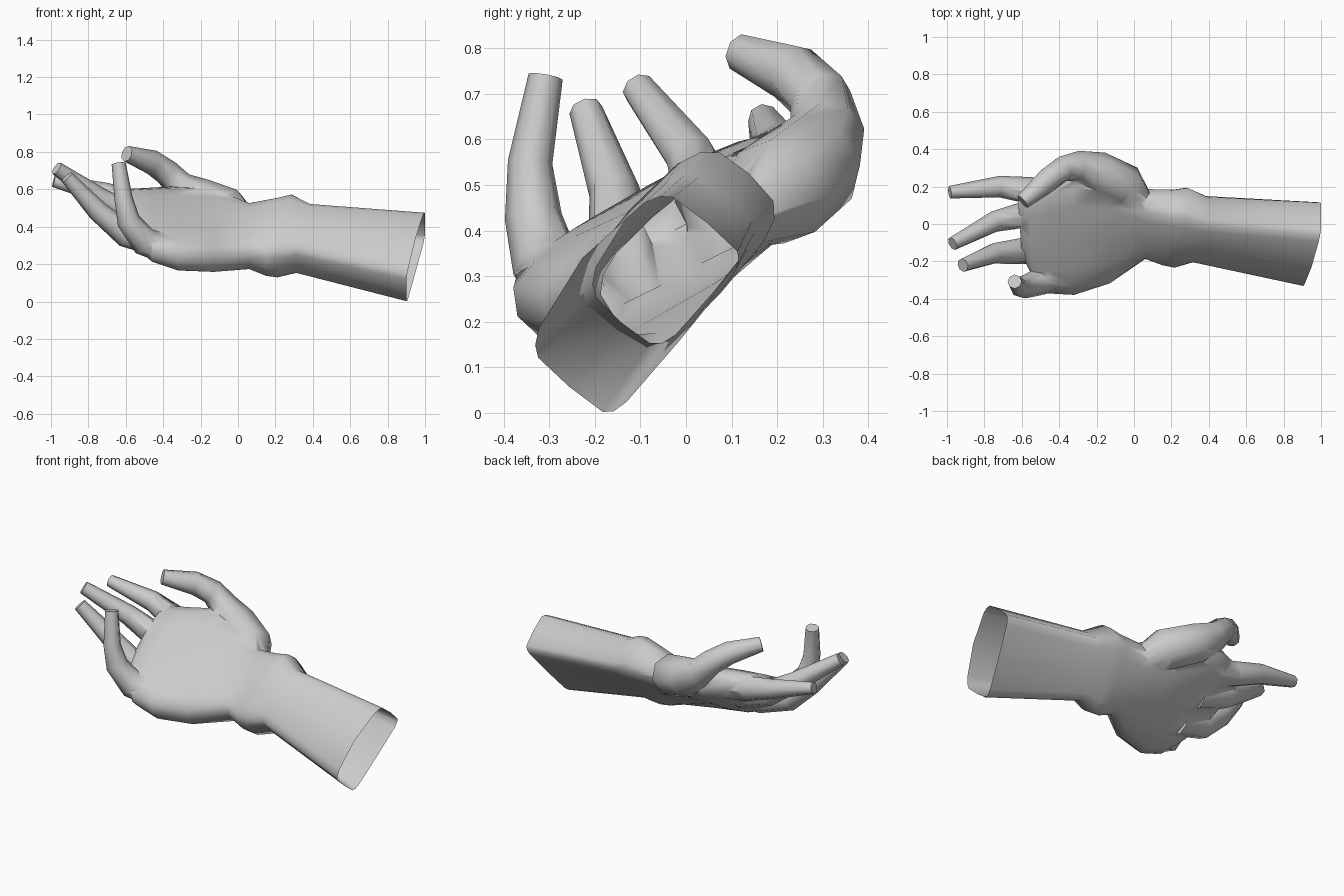
import bpy, bmesh, math
from mathutils import Vector

if "Cube" in bpy.data.objects:
    bpy.data.objects.remove(bpy.data.objects["Cube"])


def loft(name, rings):
    """Skin a list of equal-sized point rings into one closed object."""
    bm = bmesh.new()
    loops = [[bm.verts.new(p) for p in ring] for ring in rings]
    n = len(loops[0])
    for a, b in zip(loops, loops[1:]):
        for i in range(n):
            j = (i + 1) % n
            bm.faces.new((a[i], a[j], b[j], b[i]))
    bm.faces.new(loops[0])
    bm.faces.new(loops[-1])
    bmesh.ops.recalc_face_normals(bm, faces=bm.faces)
    me = bpy.data.meshes.new(name)
    bm.to_mesh(me)
    bm.free()
    ob = bpy.data.objects.new(name, me)
    bpy.context.collection.objects.link(ob)
    return ob


def section(x, y, z, w, t, tilt, power, skew, bulge, n=16):
    """Tilted rounded-box section; skew leans it along x, bulge domes the palm side."""
    a = math.radians(tilt)
    pts = []
    for i in range(n):
        th = 2 * math.pi * i / n
        c, s = math.cos(th), math.sin(th)
        p = math.copysign(abs(c) ** power, c) if abs(c) > 1e-6 else 0
        q = math.copysign(abs(s) ** power, s) if abs(s) > 1e-6 else 0
        h = t * q + (bulge * (1 - p * p) if q > 0 else 0)
        pts.append((x + skew * p,
                    y + w * p * math.cos(a) - h * math.sin(a),
                    z + w * p * math.sin(a) + h * math.cos(a)))
    return pts


def digit(name, path, sides=8):
    """Tapered finger through (x, y, z, radius) joints with a flat tip."""
    pts = [Vector(p[:3]) for p in path]
    rings = []
    for i, p in enumerate(pts):
        d = (pts[min(i + 1, len(pts) - 1)] - pts[max(i - 1, 0)]).normalized()
        u = d.cross(Vector((0.2, -0.5, 0.85))).normalized()
        if abs(d.z) > 0.85:
            u = d.cross(Vector((0.85, -0.3, 0.2))).normalized()
        v = d.cross(u)
        r = path[i][3]
        rings.append([p + r * (math.cos(k) * u + math.sin(k) * v)
                      for k in (2 * math.pi * (j + 0.5) / sides for j in range(sides))])
    return loft(name, rings)


# Forearm, wrist bones and palm in one skin
arm = [  # x, y, z, half width, half thickness, tilt, corner power, skew, bulge
    (0.95, -0.105, 0.237, 0.235, 0.12, 50, 0.28, 0.05, 0.04),
    (0.35, -0.025, 0.335, 0.18, 0.11, 50, 0.4, 0.04, 0.03),
    (0.25, -0.018, 0.35, 0.235, 0.128, 48, 0.5, 0.04, 0.015),
    (0.18, -0.018, 0.345, 0.228, 0.12, 47, 0.55, 0.03, 0.01),
    (0.06, 0.0, 0.35, 0.21, 0.108, 42, 0.65, 0.0, 0.0),
    (-0.13, -0.01, 0.383, 0.345, 0.122, 32, 0.72, 0.0, -0.02),
    (-0.32, -0.03, 0.393, 0.385, 0.125, 28, 0.72, 0.0, -0.03),
    (-0.46, -0.06, 0.412, 0.345, 0.105, 28, 0.72, 0.0, -0.025),
    (-0.55, -0.05, 0.44, 0.285, 0.078, 29, 0.75, -0.02, -0.01),
    (-0.61, 0.0, 0.465, 0.19, 0.045, 29, 0.75, -0.01, 0.0),
]
hand = loft("hand_and_forearm", [section(*a) for a in arm])

# Thumb with its fleshy base, and four fingers
digits = {
    "thumb": [(0.07, 0.08, 0.41, 0.06), (-0.05, 0.20, 0.485, 0.122),
              (-0.20, 0.275, 0.545, 0.116), (-0.31, 0.31, 0.615, 0.083),
              (-0.38, 0.295, 0.69, 0.07), (-0.46, 0.235, 0.745, 0.066),
              (-0.595, 0.12, 0.79, 0.043)],
    "index_finger": [(-0.40, 0.15, 0.49, 0.08), (-0.56, 0.18, 0.53, 0.072),
                     (-0.72, 0.20, 0.58, 0.058), (-0.985, 0.17, 0.645, 0.034)],
    "middle_finger": [(-0.40, 0.04, 0.40, 0.08), (-0.59, 0.05, 0.46, 0.072),
                      (-0.75, 0.012, 0.56, 0.057), (-0.97, -0.105, 0.712, 0.037)],
    "ring_finger": [(-0.40, -0.12, 0.31, 0.08), (-0.60, -0.145, 0.36, 0.071),
                    (-0.75, -0.157, 0.485, 0.056), (-0.915, -0.22, 0.665, 0.037)],
    "little_finger": [(-0.38, -0.26, 0.28, 0.08), (-0.50, -0.305, 0.32, 0.077),
                      (-0.585, -0.335, 0.43, 0.063), (-0.612, -0.342, 0.55, 0.049),
                      (-0.638, -0.308, 0.738, 0.038)],
}
parts = [digit(name, path) for name, path in digits.items()]

# Weld the digits to the palm so nothing is left inside
bpy.context.view_layer.objects.active = hand
hand.select_set(True)
for p in parts:
    m = hand.modifiers.new("weld_" + p.name, 'BOOLEAN')
    m.operation, m.solver, m.object = 'UNION', 'EXACT', p
    bpy.ops.object.modifier_apply(modifier=m.name)
for p in parts:
    bpy.data.objects.remove(p)

# Open the elbow end
bm = bmesh.new()
bm.from_mesh(hand.data)
ends = [f for f in bm.faces if f.calc_center_median().x > 0.85 and abs(f.normal.x) > 0.8]
bmesh.ops.delete(bm, geom=ends, context='FACES')
bm.to_mesh(hand.data)
bm.free()
bpy.ops.object.shade_smooth_by_angle(angle=math.radians(60))
